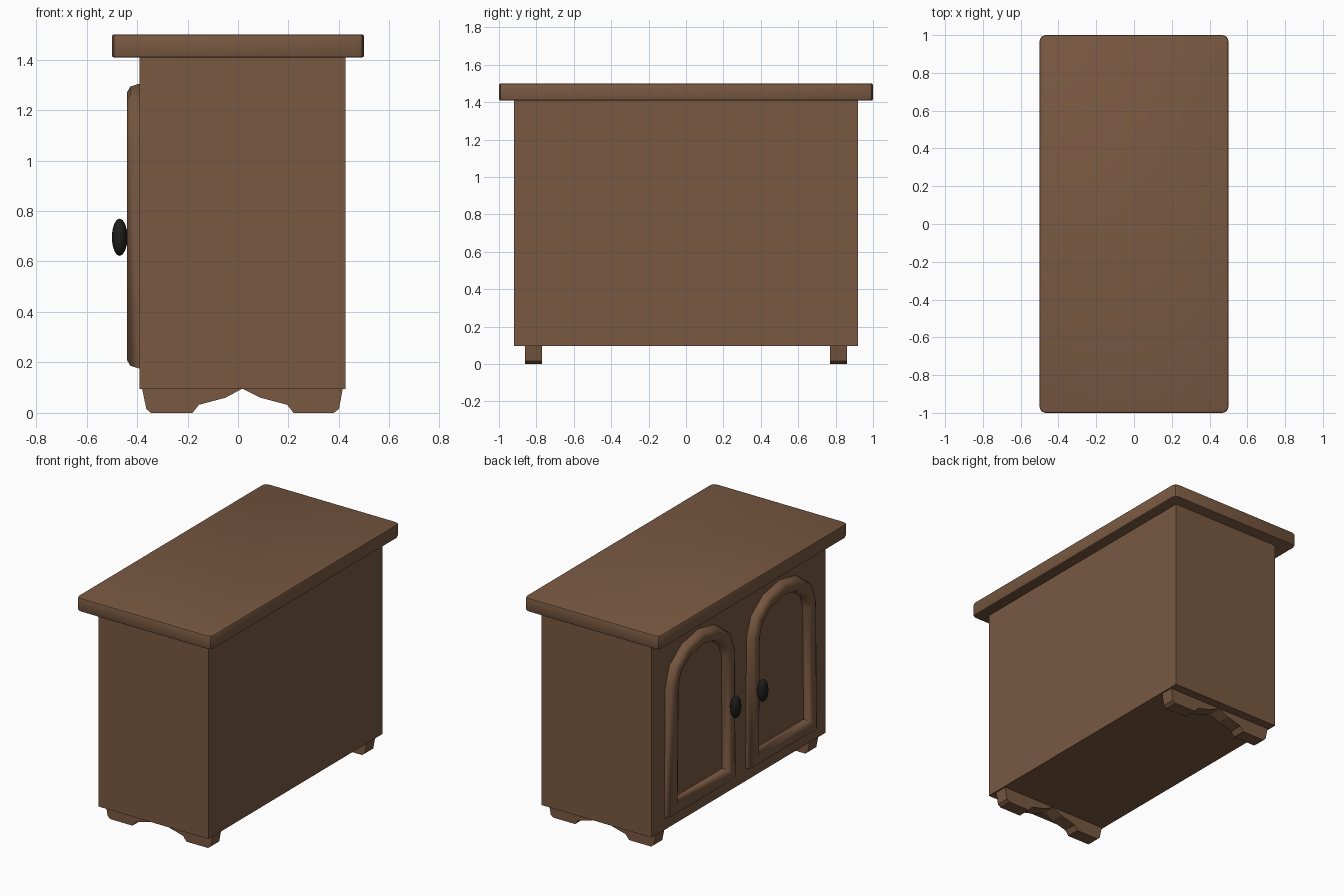
import bpy, bmesh, math
from mathutils import Vector

if "Cube" in bpy.data.objects:
    bpy.data.objects.remove(bpy.data.objects["Cube"])


def material(name, rgb):
    m = bpy.data.materials.new(name)
    m.diffuse_color = (*rgb, 1)
    m.use_nodes = True
    m.node_tree.nodes["Principled BSDF"].inputs["Base Color"].default_value = m.diffuse_color
    return m


WOOD = material("wood", (0.19, 0.098, 0.053))
BLACK = material("black_metal", (0.012, 0.012, 0.011))


def finish(bm, name, mat, smooth=None):
    bmesh.ops.recalc_face_normals(bm, faces=bm.faces)
    mesh = bpy.data.meshes.new(name)
    bm.to_mesh(mesh)
    bm.free()
    mesh.materials.append(mat)
    ob = bpy.data.objects.new(name, mesh)
    bpy.context.collection.objects.link(ob)
    if smooth:
        bpy.ops.object.select_all(action='DESELECT')
        ob.select_set(True)
        bpy.context.view_layer.objects.active = ob
        bpy.ops.object.shade_smooth_by_angle(angle=math.radians(smooth))
    return ob


def box(lo, hi):
    bm = bmesh.new()
    bmesh.ops.create_cube(bm, size=1)
    for v in bm.verts:
        v.co = [(a + b) / 2 + c * (b - a) for a, b, c in zip(lo, hi, v.co)]
    return bm


# Cabinet carcass
finish(box((-0.39, -0.92, 0.095), (0.425, 0.92, 1.415)), "cabinet_body", WOOD)

# Table top: rounded corners, then softened rims
bm = box((-0.5, -1, 1.408), (0.5, 1, 1.5))
upright = [e for e in bm.edges if abs(e.verts[0].co.z - e.verts[1].co.z) > 0.05]
bmesh.ops.bevel(bm, geom=upright, offset=0.03, segments=2, profile=0.5, affect='EDGES')
rims = [e for e in bm.edges if abs(e.verts[0].co.z - e.verts[1].co.z) < 0.01]
bmesh.ops.bevel(bm, geom=rims, offset=0.009, segments=2, profile=0.5, affect='EDGES')
finish(bm, "table_top", WOOD, 30)

# Scalloped feet, extruded from an x-z profile
FOOT = [(-0.38, 0.096), (-0.363, 0.015), (-0.345, 0), (-0.18, 0), (-0.155, 0.032),
        (-0.05, 0.06), (0.017, 0.096), (0.09, 0.06), (0.195, 0.032), (0.22, 0),
        (0.38, 0), (0.4, 0.015), (0.415, 0.096)]


def foot(side):
    bm = bmesh.new()
    face = bm.faces.new([bm.verts.new((x, side * 0.77, z)) for x, z in FOOT])
    ext = bmesh.ops.extrude_face_region(bm, geom=[face], use_keep_orig=True)
    for v in ext["geom"]:
        if isinstance(v, bmesh.types.BMVert):
            v.co.y += side * 0.09
    finish(bm, "foot_left" if side < 0 else "foot_right", WOOD)


# Arched door moulding: cross-section (inset, height) swept round the outline
SECTION = [(0, 0), (0.012, 0.038), (0.033, 0.05), (0.067, 0.05), (0.088, 0.038), (0.1, 0)]
OUTLINE = [Vector((-0.357, 0.175)), Vector((0.357, 0.175))]
OUTLINE += [Vector((0.347 * math.cos(math.pi * i / 6), 1.05 + 0.255 * math.sin(math.pi * i / 6)))
            for i in range(7)]


def door_frame(side):
    bm = bmesh.new()
    rings = []
    n = len(OUTLINE)
    for i, p in enumerate(OUTLINE):
        a = (p - OUTLINE[i - 1]).normalized()
        b = (OUTLINE[(i + 1) % n] - p).normalized()
        na, nb = Vector((-a.y, a.x)), Vector((-b.y, b.x))
        miter = (na + nb) / (1 + na.dot(nb))
        ring = []
        for inset, height in SECTION:
            q = p + miter * inset
            ring.append(bm.verts.new((-0.389 - height, side * (0.43 + q.x), q.y)))
        rings.append(ring)
    for i in range(n):
        r, s = rings[i], rings[(i + 1) % n]
        for k in range(len(SECTION)):
            j = (k + 1) % len(SECTION)
            bm.faces.new((r[k], r[j], s[j], s[k]))
    finish(bm, "door_frame_left" if side < 0 else "door_frame_right", WOOD, 50)


# Flattened oval door knobs
def knob(side):
    bm = bmesh.new()
    bmesh.ops.create_uvsphere(bm, u_segments=12, v_segments=8, radius=1)
    for v in bm.verts:
        v.co = (-0.469 + 0.031 * v.co.x, side * 0.143 + 0.042 * v.co.y, 0.696 + 0.074 * v.co.z)
    finish(bm, "knob_left" if side < 0 else "knob_right", BLACK, 40)


for side in (-1, 1):
    foot(side)
    door_frame(side)
    knob(side)
